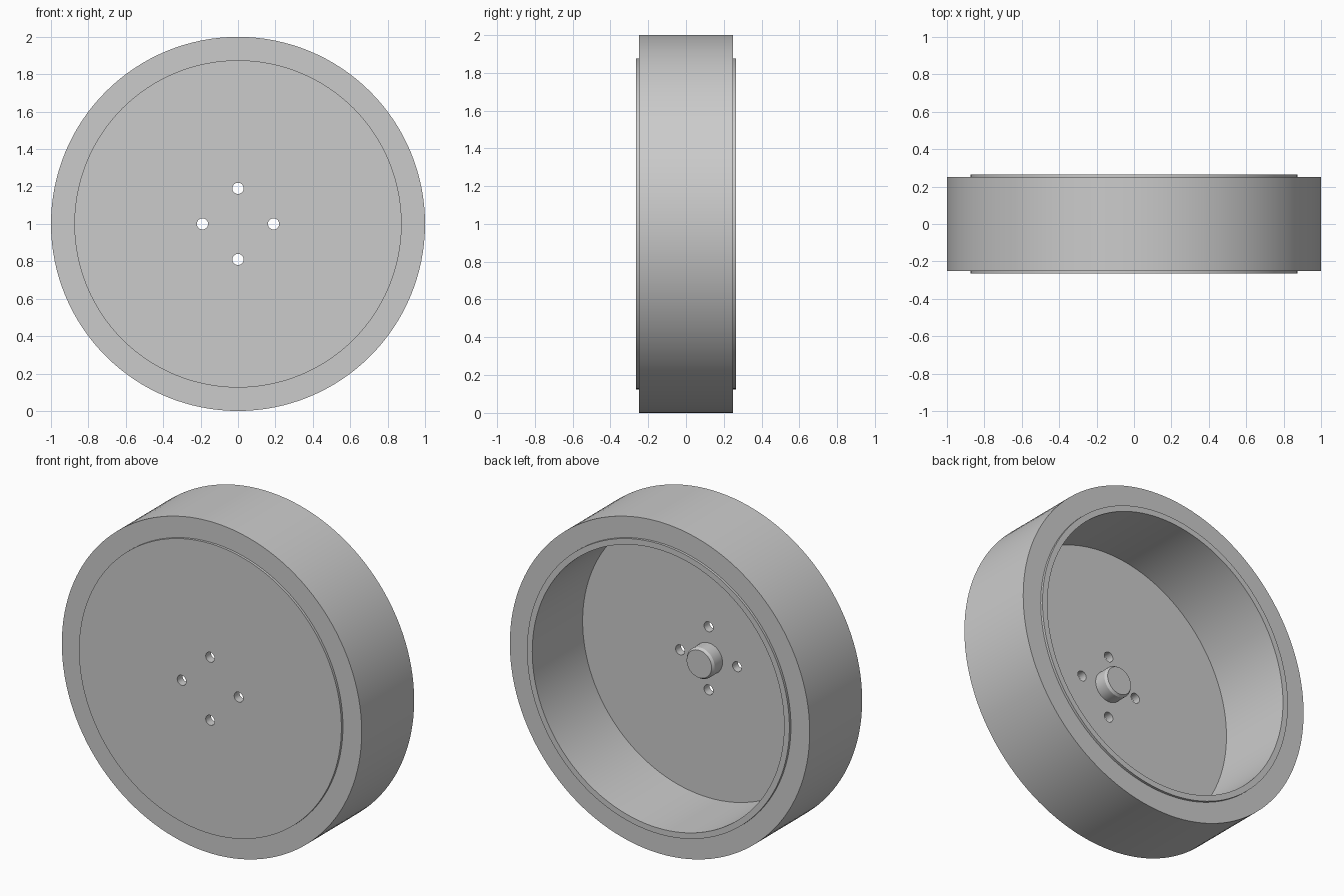
import bpy, bmesh, math
from mathutils import Matrix, Vector

if "Cube" in bpy.data.objects:
    bpy.data.objects.remove(bpy.data.objects["Cube"], do_unlink=True)

AXLE = Vector((0, 0, 1))
SEGMENTS = 128


def make_material(name, rgb):
    mat = bpy.data.materials.new(name)
    mat.use_nodes = True
    mat.diffuse_color = (*rgb, 1)
    mat.node_tree.nodes["Principled BSDF"].inputs["Base Color"].default_value = (*rgb, 1)
    return mat


grey = make_material("light_grey", (0.6, 0.6, 0.6))


def lathe(name, profile, closed):
    """Revolve (radius, y) points about the axle."""
    bm = bmesh.new()
    verts = [bm.verts.new((r, y, AXLE.z)) for r, y in profile]
    edges = [bm.edges.new(pair) for pair in zip(verts, verts[1:])]
    if closed:
        edges.append(bm.edges.new((verts[-1], verts[0])))
    bmesh.ops.spin(bm, geom=verts + edges, cent=AXLE, axis=(0, 1, 0),
                   angle=math.tau, steps=SEGMENTS, use_duplicate=False)
    bmesh.ops.remove_doubles(bm, verts=bm.verts, dist=1e-5)
    bmesh.ops.recalc_face_normals(bm, faces=bm.faces)
    return finish(name, bm)


def finish(name, bm):
    mesh = bpy.data.meshes.new(name)
    bm.to_mesh(mesh)
    bm.free()
    mesh.materials.append(grey)
    obj = bpy.data.objects.new(name, mesh)
    bpy.context.collection.objects.link(obj)
    return obj


def activate(obj):
    bpy.ops.object.select_all(action="DESELECT")
    obj.select_set(True)
    bpy.context.view_layer.objects.active = obj


# Tyre: plain square-edged band
tyre = lathe("tyre", [(0.875, -0.25), (1, -0.25), (1, 0.25), (0.875, 0.25)], True)

# Wheel: closed front disc, deep barrel open at the back, chamfered hub boss
wheel = lathe("wheel", [
    (0, -0.265), (0.875, -0.265), (0.875, 0.265), (0.84, 0.265), (0.84, -0.215),
    (0.093, -0.215), (0.093, -0.14), (0.083, -0.125), (0, -0.125)], False)

# Four bolt holes through the disc
bm = bmesh.new()
for i in range(4):
    a = i * math.pi / 2
    place = Matrix.Translation(AXLE + Vector((0.19 * math.cos(a), -0.24, 0.19 * math.sin(a))))
    bmesh.ops.create_cone(bm, cap_ends=True, segments=32, radius1=0.03, radius2=0.03,
                          depth=0.15, matrix=place @ Matrix.Rotation(math.pi / 2, 4, "X"))
cutter = finish("bolt_hole_cutter", bm)
cutter.hide_render = True

activate(wheel)
cut = wheel.modifiers.new("bolt_holes", "BOOLEAN")
cut.operation = "DIFFERENCE"
cut.solver = "EXACT"
cut.object = cutter
bpy.ops.object.modifier_apply(modifier=cut.name)
bpy.data.objects.remove(cutter, do_unlink=True)

for part in (tyre, wheel):
    activate(part)
    bpy.ops.object.shade_smooth_by_angle(angle=math.radians(30))
